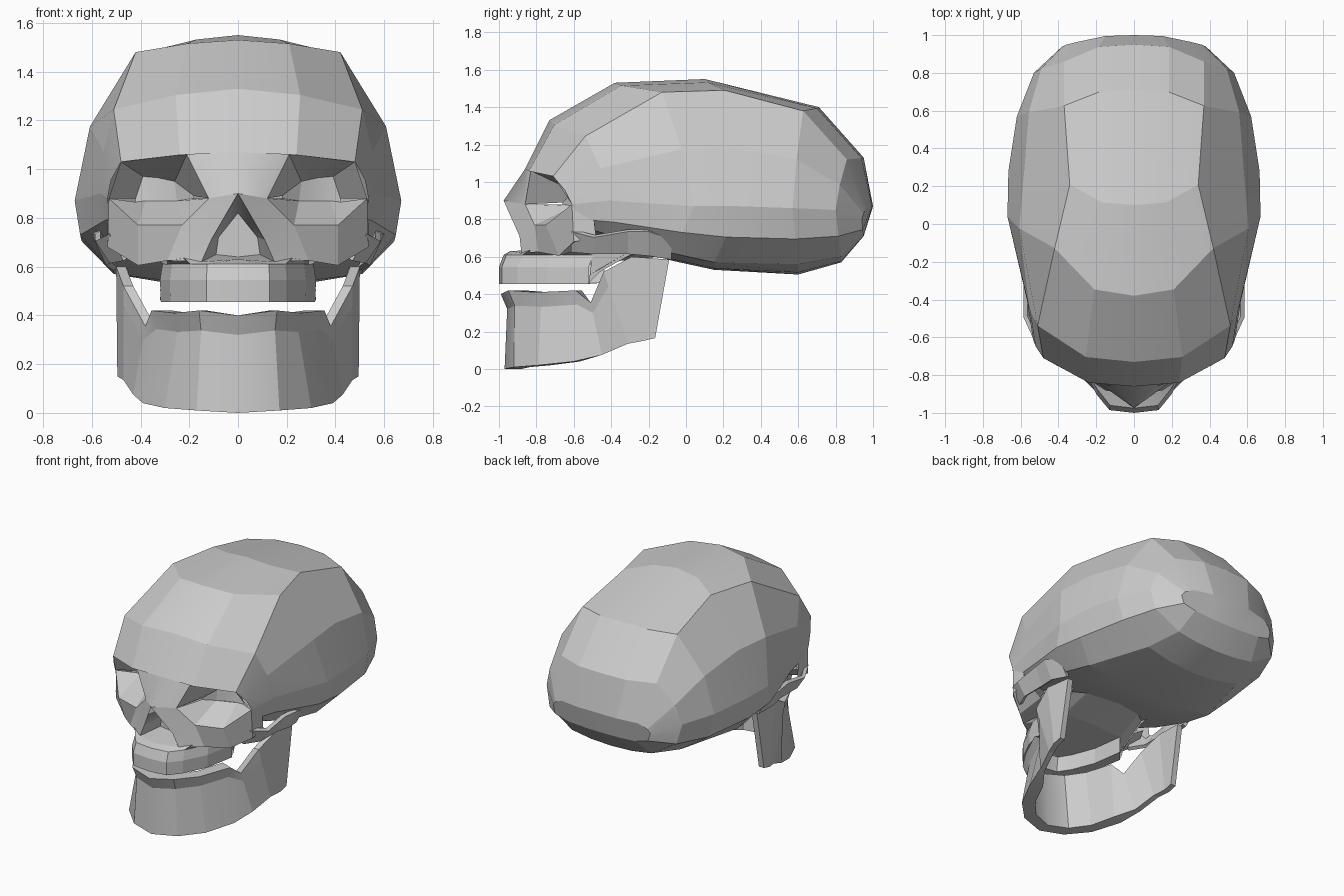
import bpy, bmesh, math
from mathutils import Vector as V

if "Cube" in bpy.data.objects:
    bpy.data.objects.remove(bpy.data.objects["Cube"])


def strip(bm, *rows):
    """Bridge successive polylines (same length) with quads."""
    vs = [[bm.verts.new(p) for p in r] for r in rows]
    for a, b in zip(vs, vs[1:]):
        for i in range(len(a) - 1):
            bm.faces.new((a[i], a[i + 1], b[i + 1], b[i]))
    return vs


def finish(name, bm, thickness=0):
    """Weld, orient, mirror across x and shade one part."""
    bmesh.ops.remove_doubles(bm, verts=bm.verts, dist=0.002)
    bmesh.ops.recalc_face_normals(bm, faces=bm.faces)
    me = bpy.data.meshes.new(name)
    bm.to_mesh(me)
    bm.free()
    ob = bpy.data.objects.new(name, me)
    bpy.context.collection.objects.link(ob)
    bpy.ops.object.select_all(action='DESELECT')
    ob.select_set(True)
    bpy.context.view_layer.objects.active = ob
    if not thickness:
        bpy.ops.object.shade_smooth_by_angle(angle=math.radians(12))
    else:
        s = ob.modifiers.new("thickness", 'SOLIDIFY')
        s.thickness = thickness
        s.offset = 0
    m = ob.modifiers.new("mirror", 'MIRROR')
    m.use_clip = True
    return ob


# Cranium: half rings from brow to back of head
def ring(y, zt, b, xs, zs, xw, zw, yb, xl, zl, zb):
    return [V((0, y, zt)),
            V((xs * .5, y + .08 * b, zt + .3 * (zs - zt))),
            V((xs, y + .6 * b, zs)),
            V((xs + .75 * (xw - xs), y + .85 * b, (zs + zw) / 2)),
            V((xw, y + b, zw)),
            V((xl + .85 * (xw - xl), (y + b + yb) / 2, (zw + zl) / 2 - .015)),
            V((xl, yb, zl)),
            V((xl * .5, yb, zb + .2 * (zl - zb))),
            V((0, yb, zb))]


bm = bmesh.new()
rings = [ring(*s) for s in (
    (-.86, 1.07, .25, .48, 1.03, .535, .88, -.52, .46, .75, .72),
    (-.73, 1.33, .32, .51, 1.245, .565, .90, -.36, .50, .70, .67),
    (-.38, 1.53, .42, .42, 1.48, .67, .87, -.08, .52, .62, .58),
    (.10, 1.55, .18, .34, 1.49, .665, .87, .15, .51, .57, .53),
    (.71, 1.40, -.14, .37, 1.38, .62, .86, .60, .38, .56, .505),
    (.95, 1.13, -.15, .37, 1.12, .53, .85, .83, .31, .60, .57),
    (1.0, .87, -.06, .30, .86, .38, .80, .95, .27, .72, .71))]
vs = strip(bm, *rings)
bm.faces.new(vs[-1])
finish("cranium", bm)

# Face: nose bridge, cheek, eye socket and nose opening
brow_mid, brow_in, brow_out = (0, -.86, 1.07), (.21, -.83, 1.06), (.48, -.71, 1.03)
nose_tip, eye_in, eye_out = (0, -.975, .90), (.12, -.86, .88), (.53, -.61, .88)
rim_in, rim_out = (.23, -.81, .77), (.41, -.75, .77)
nose_side, nose_low, nose_base = (.11, -.89, .71), (.15, -.88, .62), (0, -.94, .63)
cheek_in, cheek_mid, cheek_out = (.29, -.79, .625), (.41, -.68, .605), (.535, -.60, .68)

bm = bmesh.new()
strip(bm, [brow_mid, brow_in], [nose_tip, eye_in], [nose_side, rim_in],
      [nose_low, cheek_in])
strip(bm, [rim_in, rim_out, eye_out], [cheek_in, cheek_mid, cheek_out],
      [(.29, -.52, .60), (.38, -.50, .66), (.50, -.50, .74)])
strip(bm, [eye_out, cheek_out], [(.535, -.50, .86), (.535, -.48, .70)])

# Eye socket: wide floor ramp rising to a narrow back wall
roof = [eye_in, brow_in, (.35, -.77, 1.05), brow_out, eye_out]
back_top = [(.18, -.66, .89), (.26, -.60, .95), (.33, -.56, .965),
            (.39, -.54, .97), (.42, -.54, .88)]
back_low = [(.18, -.66, .88), (.25, -.60, .87), (.32, -.57, .87),
            (.38, -.55, .87), (.42, -.54, .865)]
strip(bm, roof, back_top, back_low)
strip(bm, [eye_in, rim_in, rim_out, eye_out],
      [back_low[0], back_low[1], back_low[3], back_low[4]])

# Nose opening
inner = [(0, -.74, .82), (.08, -.74, .72), (.09, -.74, .65), (0, -.74, .64)]
vs = strip(bm, [nose_tip, nose_side, nose_low, nose_base], inner)
bm.faces.new(vs[1])
finish("face", bm)

# Upper jaw: stacked arcs, tooth edge, then the palate
arc = [(0, -1.0), (.13, -.985), (.20, -.90), (.28, -.74), (.32, -.52)]


def arch_row(scale, z, dy=0):
    return [(x * scale, y + dy, z) for x, y in arc]


bm = bmesh.new()
strip(bm, [nose_base, nose_low, (.22, -.835, .635), cheek_in, (.30, -.50, .62)],
      arch_row(.97, .61, .025), arch_row(1.0, .545), arch_row(.99, .455),
      arch_row(.8, .46, .07), arch_row(.75, .56, .09),
      [(0, y + .09, .57) for x, y in arc])
# Back of the palate rising to the skull base
strip(bm, [(0, -.43, .57), (.24, -.43, .56), (.32, -.52, .50)],
      [(0, -.15, .60), (.22, -.22, .63), (.30, -.28, .64)])
strip(bm, [(.32, -.52, .46), (.31, -.50, .62), (.36, -.5, .72)],
      [(.30, -.46, .52), (.30, -.28, .62), (.34, -.2, .68)])
finish("upper_jaw", bm)

# Cheekbone arch running back to the ear
bm = bmesh.new()
arch = [(.52, -.61, .63, .74), (.575, -.49, .62, .71),
        (.575, -.31, .62, .74), (.59, -.20, .61, .74), (.56, -.08, .59, .70)]
strip(bm, [(x - .06, y, zb) for x, y, zb, zt in arch],
      [(x, y, zt) for x, y, zb, zt in arch])
finish("cheek_arch", bm, .025)

# Lower jaw: bottom and top points at stations from chin to hinge
stations = [((0, -.97, .0), (0, -.99, .40)),
            ((.17, -.92, .01), (.16, -.95, .42)),
            ((.30, -.79, .02), (.26, -.80, .41)),
            ((.39, -.60, .04), (.355, -.59, .42)),
            ((.43, -.45, .075), (.38, -.51, .355)),
            ((.47, -.31, .135), (.47, -.44, .52)),
            ((.495, -.23, .15), (.50, -.29, .60)),
            ((.495, -.165, .165), (.49, -.09, .585))]
bm = bmesh.new()
sections = []
for i, (b, t) in enumerate(stations):
    b, t = V(b), V(t)
    inward = V((-b.x, -.45 - min(b.y, -.45), 0)).normalized()
    lip = b.lerp(t, .8) + inward * (.03 if i < 4 else 0)
    w = inward * (.09 if i < 4 else .04)
    sections.append([b, lip, t, t + w, b + w, b])
vs = strip(bm, *sections)
bm.faces.new(vs[-1][:-1])
finish("lower_jaw", bm)
